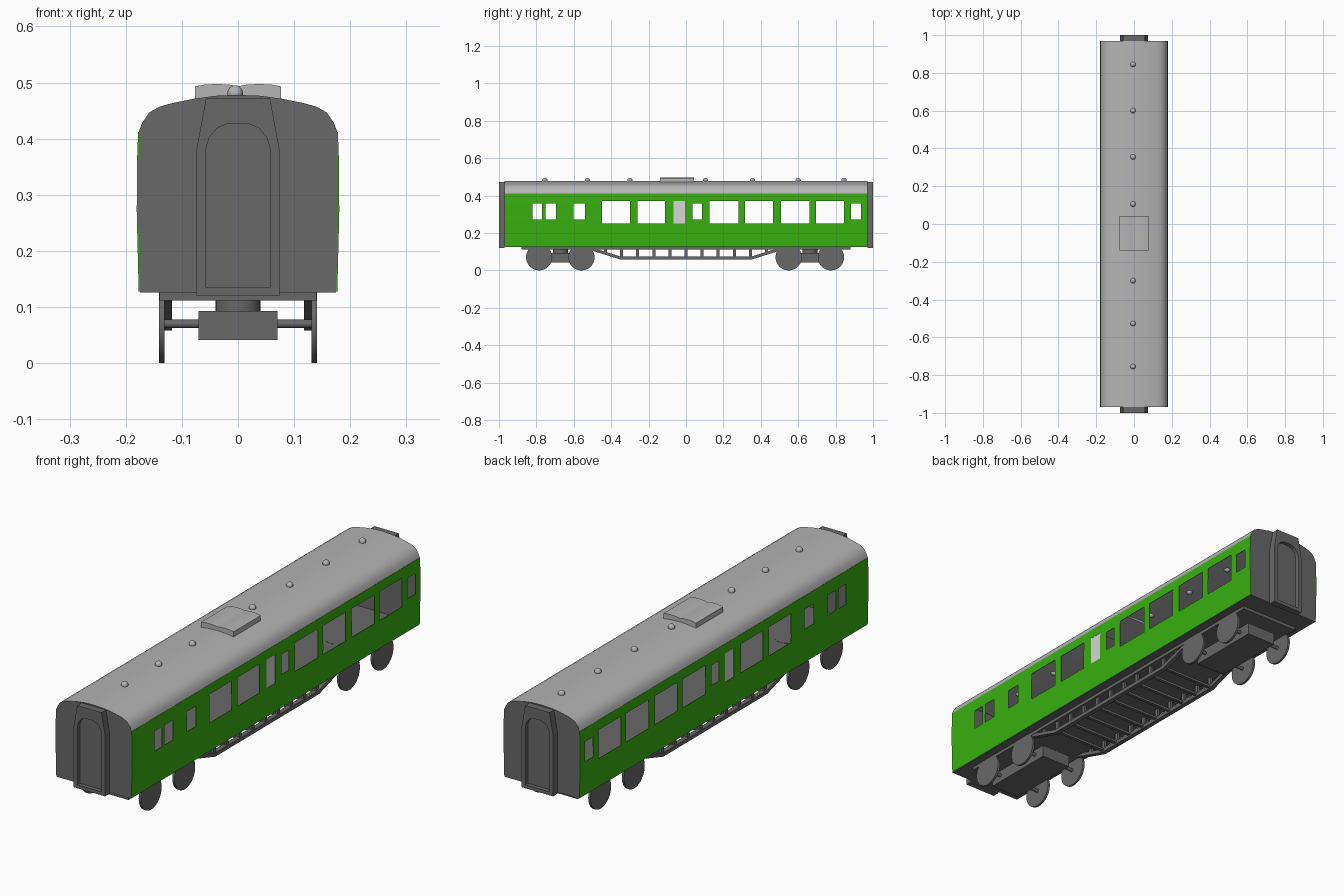
import bpy, bmesh, math
from mathutils import Matrix, Vector

if "Cube" in bpy.data.objects:
    bpy.data.objects.remove(bpy.data.objects["Cube"])


def material(name, r, g, b):
    m = bpy.data.materials.new(name)
    m.diffuse_color = (r, g, b, 1)
    m.use_nodes = True
    m.node_tree.nodes["Principled BSDF"].inputs["Base Color"].default_value = m.diffuse_color
    return m


GREEN = material("bright_green", 0.04, 0.43, 0.005)
DARK = material("dark_grey", 0.14, 0.14, 0.14)
ROOF = material("light_grey", 0.46, 0.46, 0.46)
PALE = material("pale_glass", 0.68, 0.68, 0.68)


def finish(name, bm, mat, smooth=None):
    bmesh.ops.recalc_face_normals(bm, faces=bm.faces)
    me = bpy.data.meshes.new(name)
    bm.to_mesh(me)
    bm.free()
    me.materials.append(mat)
    ob = bpy.data.objects.new(name, me)
    bpy.context.collection.objects.link(ob)
    if smooth:
        bpy.ops.object.select_all(action='DESELECT')
        ob.select_set(True)
        bpy.context.view_layer.objects.active = ob
        bpy.ops.object.shade_smooth_by_angle(angle=math.radians(smooth))
    return ob


def add_box(bm, x0, x1, y0, y1, z0, z1):
    m = Matrix.Translation(((x0 + x1) / 2, (y0 + y1) / 2, (z0 + z1) / 2))
    m = m @ Matrix.Diagonal((x1 - x0, y1 - y0, z1 - z0, 1))
    bmesh.ops.create_cube(bm, size=1, matrix=m)


def box(name, *dims, mat=DARK):
    bm = bmesh.new()
    add_box(bm, *dims)
    return finish(name, bm, mat)


def add_cyl(bm, centre, r, depth, axis, seg=32):
    rot = Matrix.Rotation(math.pi / 2, 4, 'Y') if axis == 'X' else Matrix()
    bmesh.ops.create_cone(bm, cap_ends=True, segments=seg, radius1=r, radius2=r,
                          depth=depth, matrix=Matrix.Translation(centre) @ rot)


def prism(name, loops, y0, y1, mat, smooth=None):
    """Extrude x-z outlines (an outer one and optional holes) along y."""
    bm = bmesh.new()
    edges = []
    for loop in loops:
        vs = [bm.verts.new((x, y0, z)) for x, z in loop]
        edges += [bm.edges.new((vs[i - 1], vs[i])) for i in range(len(vs))]
    bmesh.ops.triangle_fill(bm, edges=edges, use_beauty=True, normal=(0, -1, 0))
    ext = bmesh.ops.extrude_face_region(bm, geom=bm.faces[:])
    moved = [g for g in ext["geom"] if isinstance(g, bmesh.types.BMVert)]
    bmesh.ops.translate(bm, verts=moved, vec=(0, y1 - y0, 0))
    return finish(name, bm, mat, smooth)


END = 0.97
# Body side profile: (half width, height), with breaks at the window levels
SIDE = [(0.176, 0.128), (0.179, 0.25), (0.1795, 0.272), (0.179, 0.357),
        (0.1785, 0.372), (0.177, 0.412)]
EAVE = [(0.177, 0.412), (0.171, 0.428), (0.158, 0.447), (0.14, 0.457), (0.119, 0.463),
        (0.08, 0.471), (0.04, 0.4765), (0, 0.478)]
ROOF_LINE = EAVE + [(-x, z) for x, z in EAVE[-2::-1]]

# Windows along the side: (start, end, tall?)
WINDOWS = [(-0.82, -0.77, 0), (-0.752, -0.695, 0), (-0.602, -0.54, 0),
           (-0.45, -0.30, 1), (-0.26, -0.112, 1), (-0.066, -0.005, 1),
           (0.035, 0.085, 0), (0.125, 0.28, 1), (0.316, 0.466, 1),
           (0.508, 0.66, 1), (0.695, 0.845, 1), (0.882, 0.936, 0)]
ys = sorted([-END, END] + [y for w in WINDOWS for y in w[:2]])


def is_window(y, row):
    return any(a < y < b and (row == 2 or (tall and row in (1, 3)))
               for a, b, tall in WINDOWS)


for s, side in ((1, "right"), (-1, "left")):
    # Green side wall with open windows
    bm = bmesh.new()
    grid = [[bm.verts.new((s * x, y, z)) for y in ys] for x, z in SIDE]
    for i in range(len(SIDE) - 1):
        for j in range(len(ys) - 1):
            if not is_window((ys[j] + ys[j + 1]) / 2, i):
                q = [grid[i][j], grid[i][j + 1], grid[i + 1][j + 1], grid[i + 1][j]]
                bm.faces.new(q if s > 0 else q[::-1])
    wall = finish(side + "_wall", bm, GREEN)
    mod = wall.modifiers.new("thickness", 'SOLIDIFY')
    mod.thickness = 0.002
    mod.offset = 0
    # Pale frosted pane
    a, b = sorted((s * 0.1755, s * 0.1785))
    box(side + "_frosted_pane", a, b, -0.066, -0.005, 0.25, 0.372, mat=PALE)

# Roof sheet
bm = bmesh.new()
rows = [[bm.verts.new((x, y, z)) for x, z in ROOF_LINE] for y in (-END, END)]
for i in range(len(ROOF_LINE) - 1):
    bm.faces.new((rows[0][i], rows[0][i + 1], rows[1][i + 1], rows[1][i]))
finish("roof", bm, ROOF, 40)

# Floor and end walls
box("floor", -0.175, 0.175, -END, END, 0.126, 0.132)
outline = SIDE[:-1] + ROOF_LINE + [(-x, z) for x, z in SIDE[-2::-1]]
for s, end in ((-1, "front"), (1, "back")):
    prism(end + "_end_wall", [outline], s * END, s * (END - 0.004), DARK)
    # Gangway: tapered frame with an arched opening and a recessed door
    frame = [(-0.074, 0.12), (0.074, 0.12), (0.074, 0.38), (0.057, 0.472),
             (-0.057, 0.472), (-0.074, 0.38)]
    half = [(0.057, 0.135), (0.057, 0.383), (0.051, 0.403), (0.037, 0.419), (0.017, 0.427)]
    arch = half + [(-x, z) for x, z in half[::-1]]
    prism(end + "_gangway_frame", [frame, arch], s * END, s * 1.0, DARK)
    prism(end + "_gangway_door", [arch], s * END, s * 0.983, DARK)

# Roof vents and the twin-lobed roof box
bm = bmesh.new()
for y in (-0.755, -0.527, -0.30, 0.105, 0.355, 0.60, 0.845):
    bmesh.ops.create_uvsphere(bm, u_segments=16, v_segments=10, radius=0.014,
                              matrix=Matrix.Translation((-0.005, y, 0.481)))
finish("roof_vents", bm, ROOF, 40)
lobe = [(0.077, 0.468), (0.077, 0.493), (0.06, 0.4965), (0.035, 0.4975), (0.012, 0.496)]
prism("roof_box", [lobe + [(0, 0.493)] + [(-x, z) for x, z in lobe[::-1]]],
      -0.14, 0.043, ROOF, 35)

# Underframe with trussed sides, posts and cross bars
box("underframe", -0.14, 0.14, -0.88, 0.88, 0.112, 0.127)
posts = [-0.43, -0.345, -0.26, -0.172, -0.086, 0, 0.086, 0.172, 0.26, 0.345, 0.43]
path = [(-0.52, 0.119), (-0.35, 0.066), (0.35, 0.066), (0.52, 0.119)]
bm = bmesh.new()
for s in (-1, 1):
    x0, x1 = sorted((s * 0.118, s * 0.138))
    ring = []
    for y, z in path:
        ring.append([bm.verts.new(v) for v in ((x0, y, z - 0.008), (x1, y, z - 0.008),
                                               (x1, y, z + 0.008), (x0, y, z + 0.008))])
    for a, b in zip(ring, ring[1:]):
        for k in range(4):
            bm.faces.new((a[k], a[k - 1], b[k - 1], b[k]))
    bm.faces.new(ring[0])
    bm.faces.new(ring[-1][::-1])
    for y in posts:
        z = 0.066 if abs(y) < 0.36 else 0.09
        add_box(bm, min(s * 0.121, s * 0.132), max(s * 0.121, s * 0.132),
                y - 0.008, y + 0.008, z, 0.115)
for y in posts[1:-1]:
    add_box(bm, -0.12, 0.12, y - 0.007, y + 0.007, 0.064, 0.074)
finish("truss", bm, DARK)

# Bogies: block, pivot, axles and disc wheels
for yc, end in ((-0.672, "front"), (0.662, "back")):
    box(end + "_bogie_block", -0.07, 0.07, yc - 0.165, yc + 0.165, 0.041, 0.093)
    bm = bmesh.new()
    add_cyl(bm, (0, yc, 0.112), 0.04, 0.042, 'Z')
    finish(end + "_bogie_pivot", bm, DARK, 40)
    bm = bmesh.new()
    for dy in (-0.113, 0.113):
        add_cyl(bm, (0, yc + dy, 0.07), 0.0075, 0.275, 'X', 12)
        for s in (-1, 1):
            add_cyl(bm, (s * 0.136, yc + dy, 0.07), 0.07, 0.01, 'X', 40)
    finish(end + "_wheels", bm, DARK, 40)
